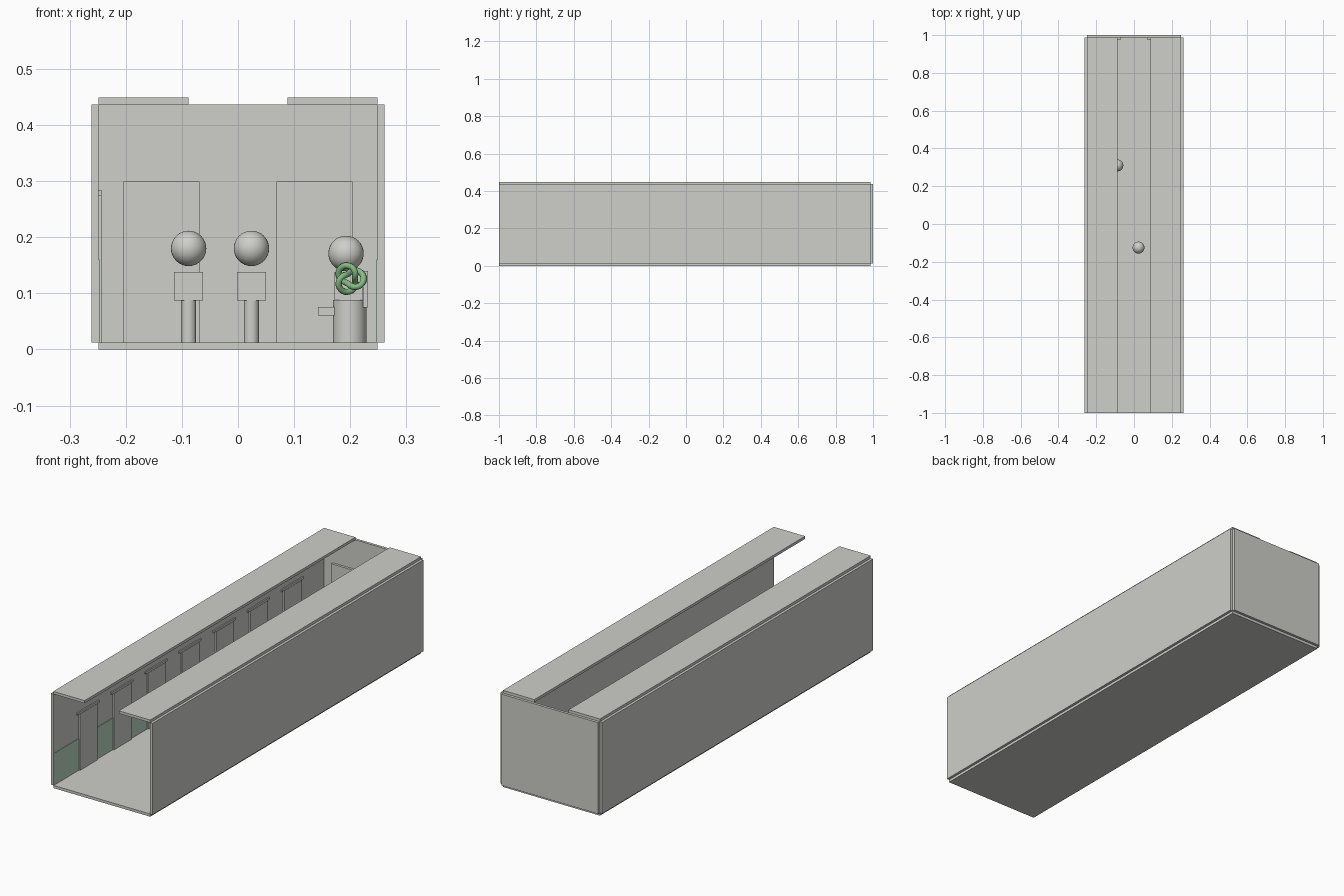
import bpy
from math import sin, cos, tau

cube = bpy.data.objects.get("Cube")
if cube:
    bpy.data.objects.remove(cube, do_unlink=True)


def material(name, rgb):
    mat = bpy.data.materials.new(name)
    mat.use_nodes = True
    mat.diffuse_color = (*rgb, 1)
    mat.node_tree.nodes["Principled BSDF"].inputs["Base Color"].default_value = (*rgb, 1)
    return mat


GREY = material("warm_grey", (0.62, 0.62, 0.59))
PALE = material("pale_green_paint", (0.50, 0.68, 0.53))
GREEN = material("leaf_green", (0.23, 0.50, 0.23))


def finish(name, mat, smooth=False):
    obj = bpy.context.object
    obj.name = name
    obj.data.materials.append(mat)
    if smooth:
        bpy.ops.object.shade_smooth_by_angle()
    return obj


def box(name, x, y, z, mat=GREY):
    """Box from (min, max) pairs on each axis."""
    spans = (x, y, z)
    bpy.ops.mesh.primitive_cube_add(size=1, location=[(a + b) / 2 for a, b in spans])
    bpy.context.object.scale = [b - a for a, b in spans]
    bpy.ops.object.transform_apply(location=False, rotation=False, scale=True)
    return finish(name, mat)


def pillar(name, x, y, radius, bottom, top):
    bpy.ops.mesh.primitive_cylinder_add(vertices=32, radius=radius, depth=top - bottom,
                                        location=(x, y, (bottom + top) / 2))
    return finish(name, GREY, True)


def ball(name, x, y, z, radius):
    bpy.ops.mesh.primitive_uv_sphere_add(segments=32, ring_count=16, radius=radius,
                                         location=(x, y, z))
    return finish(name, GREY, True)


FLOOR, TOP = 0.0125, 0.4365
INNER, OUTER = 0.249, 0.261
BACK = 0.9875

# Corridor shell
box("floor", (-INNER, INNER), (-1, BACK), (0, FLOOR))
box("back_wall", (-INNER, INNER), (BACK, 1), (FLOOR, TOP))
for side, s in (("left", 1), ("right", -1)):
    def span(a, b):
        return tuple(sorted((s * a, s * b)))
    box(side + "_wall", span(INNER, OUTER), (-1, BACK), (FLOOR, TOP))
    box(side + "_ceiling_strip", span(0.088, INNER), (-1, BACK), (TOP, 0.449))
    box(side + "_wainscot", span(INNER - 0.002, INNER), (-1, BACK), (FLOOR, 0.16), PALE)
    box(side + "_end_door", span(0.069, 0.204), (0.976, BACK), (FLOOR, 0.299))

# Row of side doors with lintels
for i in range(7):
    y = -0.75 + 0.25 * i
    box("side_door", (-INNER, -0.242), (y - 0.064, y + 0.064), (FLOOR, 0.274))
    box("door_lintel", (-INNER, -0.2435), (y - 0.08, y + 0.08), (0.274, 0.284))

# Standing figures
for x, y in ((-0.088, 0.31), (0.024, -0.125)):
    pillar("figure_legs", x, y, 0.0135, FLOOR, 0.087)
    box("figure_torso", (x - 0.026, x + 0.026), (y - 0.013, y + 0.013), (0.087, 0.138))
    ball("figure_head", x, y, 0.18, 0.0315)

# Seated figure on a stool
sx, sy = 0.199, -0.25
pillar("stool", sx, sy, 0.03, FLOOR, 0.088)
box("stool_backrest", (0.223, 0.232), (sy - 0.025, sy + 0.025), (0.075, 0.14))
box("seated_torso", (0.172, 0.222), (sy - 0.013, sy + 0.013), (0.088, 0.138))
box("seated_legs", (0.143, sx), (sy - 0.013, sy + 0.013), (0.06, 0.076))
ball("seated_head", 0.1925, sy, 0.171, 0.0315)

# Knotted green tube around the seated figure
curve = bpy.data.curves.new("green_knot", "CURVE")
curve.dimensions = "3D"
curve.bevel_depth = 0.0055
curve.bevel_resolution = 3
curve.resolution_u = 2
spline = curve.splines.new("POLY")
COUNT = 72
spline.points.add(COUNT - 1)
spline.use_cyclic_u = True
spline.use_smooth = True
for i, point in enumerate(spline.points):
    t = tau * i / COUNT
    r = 0.017 + 0.008 * cos(3 * t)
    point.co = (sx + r * cos(2 * t), sy - 0.03 + 0.01 * sin(3 * t),
                0.126 + r * sin(2 * t), 1)
knot = bpy.data.objects.new("green_knot", curve)
knot.data.materials.append(GREEN)
bpy.context.collection.objects.link(knot)
